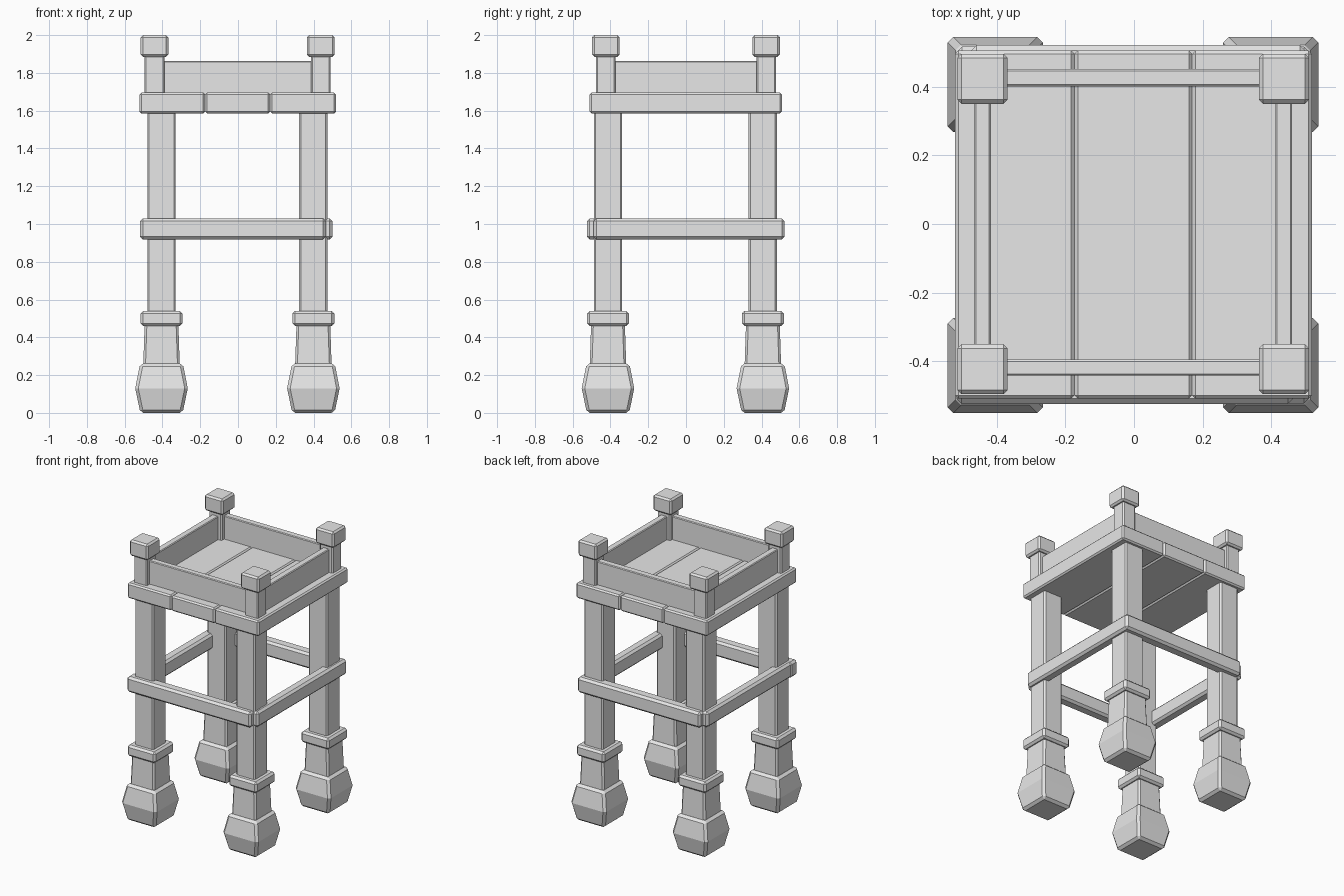
import bpy
import bmesh

cube = bpy.data.objects.get("Cube")
if cube:
    bpy.data.objects.remove(cube, do_unlink=True)

# One plain grey for the whole model
grey = bpy.data.materials.new("light_grey")
grey.use_nodes = True
COLOUR = (0.8, 0.8, 0.8, 1)
grey.diffuse_color = COLOUR
grey.node_tree.nodes["Principled BSDF"].inputs["Base Color"].default_value = COLOUR


def loft(name, centre, rings, bevel):
    """Stack square rings given as (half_width_x, half_width_y, z), cap both ends."""
    bm = bmesh.new()
    cx, cy = centre
    loops = []
    for hx, hy, z in rings:
        corners = [(-hx, -hy), (hx, -hy), (hx, hy), (-hx, hy)]
        loops.append([bm.verts.new((cx + x, cy + y, z)) for x, y in corners])
    for low, high in zip(loops, loops[1:]):
        for i in range(4):
            j = (i + 1) % 4
            bm.faces.new((low[i], low[j], high[j], high[i]))
    bm.faces.new(loops[0][::-1])
    bm.faces.new(loops[-1])
    mesh = bpy.data.meshes.new(name)
    bm.to_mesh(mesh)
    bm.free()
    mesh.materials.append(grey)
    obj = bpy.data.objects.new(name, mesh)
    bpy.context.collection.objects.link(obj)
    mod = obj.modifiers.new("worn_edges", "BEVEL")
    mod.width = bevel
    mod.segments = 1
    mod.limit_method = "ANGLE"
    return obj


def box(name, x, y, z, bevel=0.01):
    """Bevelled box from its (min, max) range on each axis."""
    hx, hy = (x[1] - x[0]) / 2, (y[1] - y[0]) / 2
    centre = ((x[0] + x[1]) / 2, (y[0] + y[1]) / 2)
    return loft(name, centre, [(hx, hy, z[0]), (hx, hy, z[1])], bevel)


def square(name, centre, rings, bevel):
    return loft(name, centre, [(h, h, z) for h, z in rings], bevel)


# Legs with bulging feet, ankles and collars, plus the corner posts above
for sx, side in ((-1, "right"), (1, "left")):
    for sy, end in ((-1, "front"), (1, "back")):
        tag = f"{end}_{side}"
        leg = (sx * 0.402 - 0.003, sy * 0.41 - 0.003)
        post = (sx * 0.44 - 0.002, sy * 0.424)
        square("foot_" + tag, leg,
               [(0.112, 0), (0.139, 0.13), (0.113, 0.262)], 0.016)
        square("ankle_" + tag, leg, [(0.097, 0.24), (0.089, 0.48)], 0.012)
        square("collar_" + tag, leg, [(0.111, 0.46), (0.111, 0.54)], 0.014)
        square("leg_" + tag, leg, [(0.075, 0.5), (0.075, 1.6)], 0.01)
        square("post_" + tag, post, [(0.052, 1.68), (0.052, 1.9)], 0.008)
        square("post_cap_" + tag, post, [(0.073, 1.885), (0.073, 2.0)], 0.012)

# Deck made of three planks
edges = (-0.522, -0.174, 0.17, 0.519)
for name, x0, x1 in zip(("right", "middle", "left"), edges, edges[1:]):
    box("deck_plank_" + name, (x0, x1), (-0.51, 0.507), (1.585, 1.695))

# Low wall panels between the posts
WALL_Z = (1.68, 1.862)
box("wall_front", (-0.41, 0.41), (-0.443, -0.396), WALL_Z, 0.005)
box("wall_back", (-0.41, 0.41), (0.402, 0.452), WALL_Z, 0.005)
box("wall_right", (-0.467, -0.418), (-0.39, 0.39), WALL_Z, 0.005)
box("wall_left", (0.413, 0.462), (-0.39, 0.39), WALL_Z, 0.005)

# Cross rails nailed to the outside of the legs, each overlapping one corner
RAIL_Z = (0.918, 1.03)
box("rail_front", (-0.518, 0.465), (-0.525, -0.445), RAIL_Z, 0.015)
box("rail_back", (-0.475, 0.5), (0.44, 0.522), RAIL_Z, 0.015)
box("rail_left", (0.425, 0.5), (-0.49, 0.507), RAIL_Z, 0.015)
box("rail_right", (-0.512, -0.435), (-0.512, 0.487), RAIL_Z, 0.015)
